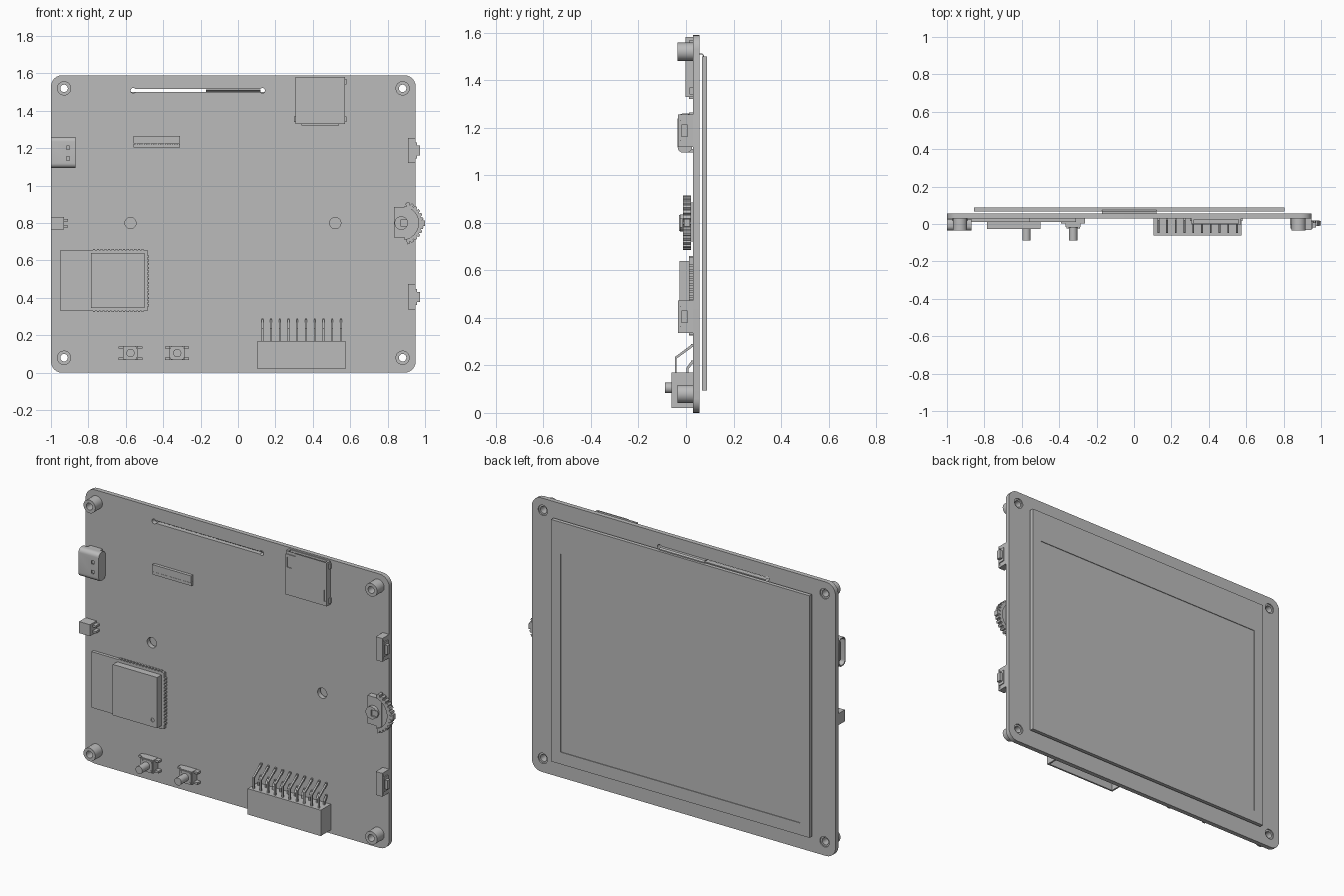
import bpy, bmesh, math
from mathutils import Matrix, Vector

cube = bpy.data.objects.get("Cube")
if cube:
    bpy.data.objects.remove(cube, do_unlink=True)

grey = bpy.data.materials.new("plain grey")
grey.use_nodes = True
COLOUR = (0.5, 0.5, 0.5, 1)
grey.diffuse_color = COLOUR
grey.node_tree.nodes["Principled BSDF"].inputs["Base Color"].default_value = COLOUR

FACE = 0.03     # front face of the board
BACK = 0.057    # rear face of the board


def activate(obj):
    bpy.ops.object.select_all(action='DESELECT')
    obj.select_set(True)
    bpy.context.view_layer.objects.active = obj


def soften(obj):
    activate(obj)
    bpy.ops.object.shade_smooth_by_angle(angle=math.radians(35))


def finish(name, bm, smooth=False):
    bmesh.ops.recalc_face_normals(bm, faces=bm.faces)
    mesh = bpy.data.meshes.new(name)
    bm.to_mesh(mesh)
    bm.free()
    obj = bpy.data.objects.new(name, mesh)
    bpy.context.collection.objects.link(obj)
    mesh.materials.append(grey)
    if smooth:
        soften(obj)
    return obj


def add_box(bm, x, y, z):
    size = Vector((x[1] - x[0], y[1] - y[0], z[1] - z[0]))
    mid = Vector((x[0] + x[1], y[0] + y[1], z[0] + z[1])) / 2
    bmesh.ops.create_cube(bm, size=1, matrix=Matrix.Translation(mid) @ Matrix.Diagonal(size).to_4x4())


def boxes(name, parts):
    bm = bmesh.new()
    for part in parts:
        add_box(bm, *part)
    return finish(name, bm)


def box(name, x, y, z):
    return boxes(name, [(x, y, z)])


def extrude(name, points, lo, hi, axis='y', smooth=False):
    """Push a flat outline along an axis: (x, z) along y, or (y, z) along x."""
    bm = bmesh.new()
    place = (lambda a, b: (a, lo, b)) if axis == 'y' else (lambda a, b: (lo, a, b))
    face = bm.faces.new([bm.verts.new(place(a, b)) for a, b in points])
    push = bmesh.ops.extrude_face_region(bm, geom=[face])
    step = Vector((0, hi - lo, 0)) if axis == 'y' else Vector((hi - lo, 0, 0))
    bmesh.ops.translate(bm, vec=step, verts=[v for v in push["geom"] if isinstance(v, bmesh.types.BMVert)])
    return finish(name, bm, smooth)


def arc(cx, cz, r, start, end, n):
    angles = [math.radians(start + (end - start) * i / n) for i in range(n + 1)]
    return [(cx + r * math.cos(a), cz + r * math.sin(a)) for a in angles]


def rounded(a, b, r, n=6):
    (x0, x1), (z0, z1) = a, b
    corners = [(x1 - r, z1 - r), (x0 + r, z1 - r), (x0 + r, z0 + r), (x1 - r, z0 + r)]
    return [p for i, c in enumerate(corners) for p in arc(*c, r, 90 * i, 90 * i + 90, n)]


def disc(name, x, z, r, lo, hi, n=32):
    return extrude(name, arc(x, z, r, 0, 360 - 360 / n, n - 1), lo, hi, smooth=True)


def cut(target, cutters):
    for cutter in cutters:
        mod = target.modifiers.new("cut", 'BOOLEAN')
        mod.operation, mod.solver, mod.object = 'DIFFERENCE', 'EXACT', cutter
        activate(target)
        bpy.ops.object.modifier_apply(modifier=mod.name)
        bpy.data.objects.remove(cutter, do_unlink=True)
    soften(target)


# Circuit board with mounting holes, screw holes and cable slot
board = extrude("board", rounded((-1, 0.95), (0, 1.59), 0.06), FACE, BACK, smooth=True)
corners = [(x, z) for x in (-0.93, 0.88) for z in (0.08, 1.52)]
holes = [disc("hole", x, z, 0.03, 0, 0.1) for x, z in corners]
holes += [disc("hole", x, 0.8, 0.03, 0, 0.1) for x in (-0.575, 0.52)]
holes += [disc("hole", x, 1.508, 0.014, 0, 0.1, 16) for x in (-0.56, 0.13)]
holes.append(box("slot", (-0.56, 0.13), (0, 0.1), (1.5, 1.516)))
cut(board, holes)

# Corner spacers
for x, z in corners:
    spacer = disc("spacer", x, z, 0.038, -0.035, FACE)
    cut(spacer, [disc("bore", x, z, 0.02, -0.1, 0.1)])
    collar = disc("spacer_collar", x, z, 0.031, FACE, 0.05)
    cut(collar, [disc("bore", x, z, 0.02, -0.1, 0.1)])

# Display panel with a shallow recessed active area, and its ribbon
display = box("display", (-0.855, 0.805), (0.067, 0.089), (0.095, 1.5))
cut(display, [box("recess", (-0.795, 0.745), (0.085, 0.1), (0.165, 1.315))])
extrude("display_ribbon", [(0.075, 1.495), (0.075, 1.506), (0.068, 1.513), (0.04, 1.513),
                           (0.04, 1.509), (0.066, 1.509), (0.071, 1.504), (0.071, 1.495)], -0.17, 0.12, 'x')

# USB socket: rounded hollow shell with tongue
usb = extrude("usb_shell", rounded((-0.035, 0.026), (1.095, 1.26), 0.024), -1, -0.87, 'x', True)
cut(usb, [extrude("mouth", rounded((-0.029, 0.02), (1.101, 1.254), 0.02), -1.1, -0.89, 'x')]
    + [box("latch", (-0.918, -0.902), (-0.05, -0.02), (z - 0.01, z + 0.01)) for z in (1.145, 1.202)])
box("usb_tongue", (-0.985, -0.88), (-0.01, 0.002), (1.125, 1.23))
boxes("usb_feet", [((-0.97, -0.89), (0.0, FACE), z) for z in ((1.095, 1.11), (1.245, 1.26))])

# Small battery socket
box("battery_socket", (-1, -0.93), (-0.03, FACE), (0.765, 0.832))
boxes("battery_socket_pins", [((-0.93, -0.91), (-0.005, FACE), (z - 0.006, z + 0.006)) for z in (0.782, 0.815)])

# Wireless module with edge pads and shield
module = [((-0.95, -0.485), (0.012, FACE), (0.33, 0.655))]
module += [((-0.487, -0.476), (0.012, FACE), (0.355 + i * 0.02, 0.366 + i * 0.02)) for i in range(14)]
for i in range(14):
    x = -0.775 + i * 0.02
    module += [((x, x + 0.011), (0.012, FACE), z) for z in ((0.325, 0.331), (0.654, 0.66))]
boxes("wireless_module", module)
shield = box("module_shield", (-0.785, -0.5), (-0.028, 0.014), (0.345, 0.64))
cut(shield, [disc("dimple", -0.53, 0.385, 0.011, -0.05, -0.022, 16)])

# Push buttons on the front
for x in (-0.575, -0.325):
    z = 0.105
    box("button_body", (x - 0.04, x + 0.04), (-0.015, FACE), (z - 0.038, z + 0.038))
    box("button_cover", (x - 0.036, x + 0.036), (-0.02, -0.014), (z - 0.034, z + 0.034))
    disc("button_plunger", x, z, 0.022, -0.088, -0.01, 24)
    boxes("button_legs", [((x + s * 0.05 - 0.014, x + s * 0.05 + 0.014), (0.002, FACE),
                           (z + t * 0.03 - 0.006, z + t * 0.03 + 0.006)) for s in (-1, 1) for t in (-1, 1)])
    for s in (-1, 1):
        for t in (-1, 1):
            disc("button_rivet", x + s * 0.029, z + t * 0.027, 0.007, -0.024, -0.016, 12)

# Angled pin header with two rows of bent pins
header = box("header_body", (0.105, 0.575), (-0.062, FACE), (0.02, 0.17))
cut(header, [box("header_mouth", (0.115, 0.565), (-0.052, 0.02), (0, 0.07))])
for y, top, bottom in ((-0.043, 0.235, 0.285), (0.006, 0.19, 0.215)):
    path = [(y - 0.004, 0.16), (y - 0.004, top), (FACE - 0.01, bottom), (FACE - 0.01, bottom + 0.005),
            (FACE, bottom + 0.005), (FACE, bottom - 0.006), (y + 0.004, top - 0.006), (y + 0.004, 0.16)]
    for i in range(10):
        x = 0.13 + i * 0.0467
        extrude("header_pin", path, x - 0.005, x + 0.005, 'x')

# Memory card socket with card opening, spring slots and tabs
card = box("card_socket", (0.308, 0.572), (-0.003, FACE), (1.33, 1.582))
cut(card, [box("card_mouth", (0.32, 0.56), (0.003, 0.024), (1.36, 1.7)),
           box("spring_slot", (0.318, 0.345), (-0.01, 0.002), (1.49, 1.5)),
           box("spring_slot", (0.318, 0.326), (-0.01, 0.002), (1.5, 1.55)),
           box("latch_slot", (0.553, 0.563), (-0.01, 0.002), (1.355, 1.42)),
           box("front_notch", (0.3, 0.37), (-0.01, 0.002), (1.565, 1.6))])
boxes("card_socket_tabs", [((0.3, 0.31), (0.015, FACE), (1.34, 1.37)), ((0.57, 0.58), (0.015, FACE), (1.34, 1.37)),
                           ((0.57, 0.58), (0.015, FACE), (1.54, 1.57)), ((0.34, 0.54), (0.012, FACE), (1.322, 1.331))])

# Ribbon connector with locking bar and contacts
box("ribbon_connector", (-0.56, -0.31), (0.012, FACE), (1.225, 1.265))
box("ribbon_lock_bar", (-0.56, -0.31), (0.016, FACE), (1.205, 1.222))
boxes("ribbon_contacts", [((-0.547 + i * 0.0125, -0.541 + i * 0.0125), (0.018, FACE), (1.218, 1.23)) for i in range(19)])

# Side buttons on the board edge
for z in (1.188, 0.405):
    side = box("side_button_body", (0.908, 0.95), (-0.033, FACE), (z - 0.068, z + 0.068))
    cut(side, [box("side_slot", (0.944, 0.96), (-0.026, -0.02), (z + s * 0.045 - 0.012, z + s * 0.045 + 0.012)) for s in (-1, 1)])
    box("side_button_frame", (0.949, 0.956), (-0.025, 0.015), (z - 0.042, z + 0.042))
    box("side_button_plunger", (0.95, 0.973), (-0.019, 0.007), (z - 0.026, z + 0.026))

# Thumb wheel: toothed half disc, hub and finger nub
teeth = []
for i in range(13):
    mid = -72 + i * 12
    teeth += arc(0.875, 0.8, 0.118, mid - 3, mid + 3, 1) + arc(0.875, 0.8, 0.107, mid + 5, mid + 7, 1)
extrude("wheel_teeth", teeth + arc(0.875, 0.8, 0.09, 75, -75, 20), -0.012, 0.02)
extrude("wheel_plate", arc(0.875, 0.8, 0.092, -80, 80, 20), 0.0, 0.012, smooth=True)
box("wheel_nub", (0.97, 1.0), (-0.008, 0.016), (0.785, 0.815))
box("wheel_base", (0.835, 0.925), (-0.004, FACE), (0.722, 0.885))
hub = disc("wheel_hub", 0.873, 0.8, 0.036, -0.025, 0.0)
cut(hub, [box("hub_slot", (0.872, 0.95), (-0.05, -0.015), (0.782, 0.818))])
